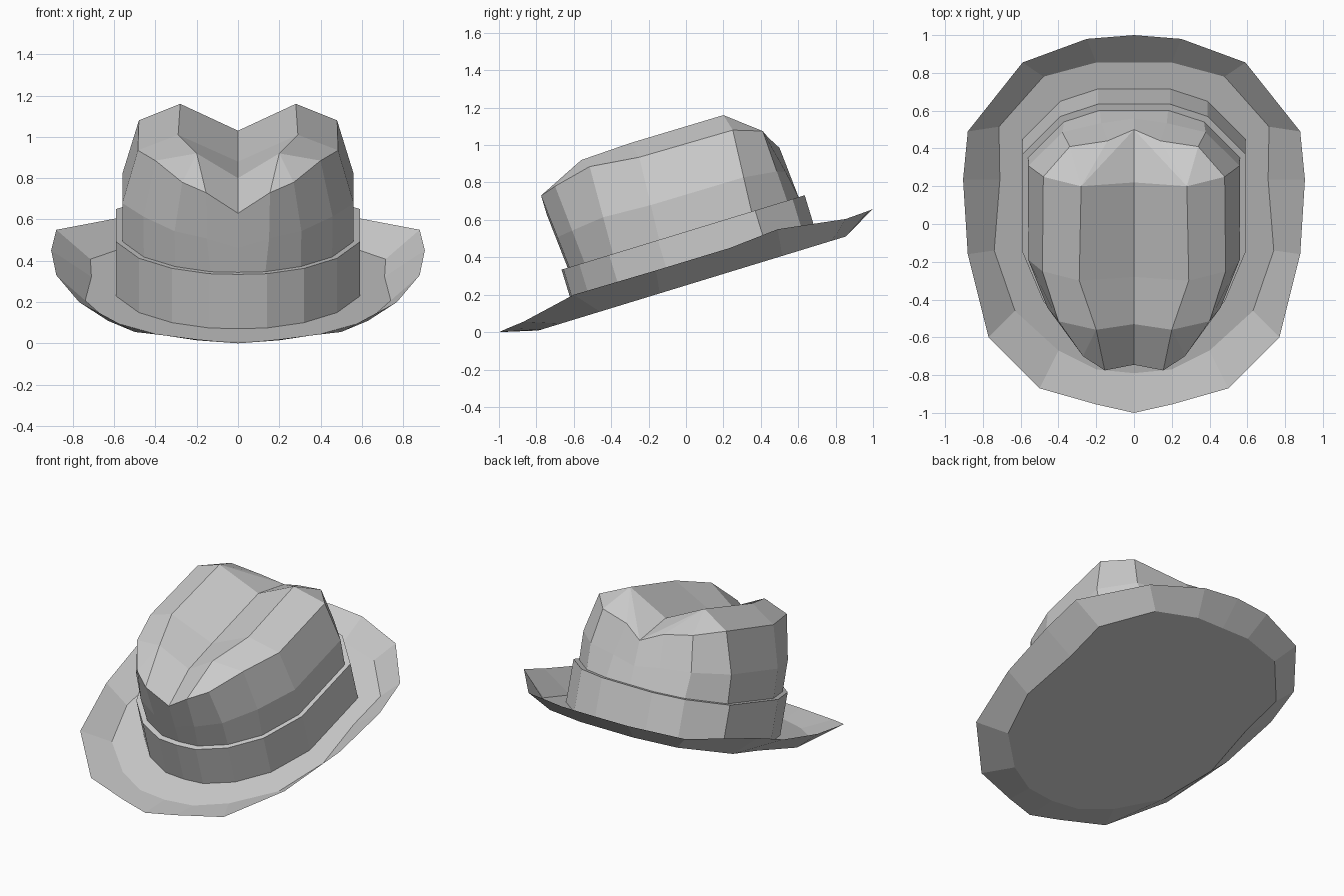
import bpy, bmesh, math
from mathutils import Vector

default = bpy.data.objects.get("Cube")
if default:
    bpy.data.objects.remove(default, do_unlink=True)

# One felt colour for the whole hat
felt = bpy.data.materials.new("grey_felt")
felt.use_nodes = True
felt.diffuse_color = (0.6, 0.6, 0.6, 1)
felt.node_tree.nodes["Principled BSDF"].inputs["Base Color"].default_value = felt.diffuse_color

# The hat leans forward: its base plane rises towards the back
TILT = math.radians(17)
BASE = 0.25
AXIS = Vector((0, -math.sin(TILT), math.cos(TILT)))


def on_base(x, y, lift=0.0):
    """Point on the sloping base plane, raised along the hat's own axis."""
    return Vector((x, y, BASE + y * math.tan(TILT))) + AXIS * lift


def strip(lower, upper):
    """Faces joining two half rings that run from back to front."""
    return [[lower[i], lower[i + 1], upper[i + 1], upper[i]]
            for i in range(len(lower) - 1)]


def build_half(name, faces):
    """Build the left half from corner points and mirror it across x."""
    bm = bmesh.new()
    for corners in faces:
        bm.faces.new([bm.verts.new(p) for p in corners])
    bmesh.ops.remove_doubles(bm, verts=bm.verts, dist=0.0005)
    bmesh.ops.recalc_face_normals(bm, faces=bm.faces)
    mesh = bpy.data.meshes.new(name)
    bm.to_mesh(mesh)
    bm.free()
    mesh.materials.append(felt)
    obj = bpy.data.objects.new(name, mesh)
    bpy.context.collection.objects.link(obj)
    mirror = obj.modifiers.new("Mirror", 'MIRROR')
    mirror.use_clip = True
    mirror.merge_threshold = 0.001
    return obj


# Brim: flat floor with an upturned rim, back to front
brim_edge = [Vector(p) for p in (
    (0, 1, .66), (.25, .98, .65), (.59, .855, .605), (.88, .49, .55),
    (.905, .235, .45), (.88, -.16, .33), (.77, -.6, .2),
    (.5, -.87, .055), (.2, -.955, .02), (0, -1, 0))]
brim_floor = [on_base(x, y) for x, y in (
    (0, .855), (.2, .855), (.48, .78), (.715, .515), (.71, .235),
    (.74, -.14), (.63, -.46), (.4, -.67), (.2, -.77), (0, -.79))]
build_half("brim", strip(brim_floor, brim_edge) + [brim_floor])

# Ribbon band around the foot of the crown
outline = [(0, .715), (.19, .715), (.39, .65), (.59, .45), (.59, -.07),
           (.48, -.33), (.32, -.49), (.14, -.575), (0, -.585)]
HEIGHT = 0.275


def band_ring(lift, scale=1.0):
    middle = 0.065
    return [on_base(x * scale, middle + (y - middle) * scale, lift)
            for x, y in outline]


band_foot = band_ring(0)
band_top = band_ring(HEIGHT)
crown_foot = band_ring(HEIGHT, 0.95)
build_half("hat_band", strip(band_foot, band_top) + strip(band_top, crown_foot))

# Crown wall: from the band up to the creased rim, slightly bulged halfway
rim = [Vector(p) for p in (
    (0, .5, .985), (.14, .44, 1.04), (.34, .41, 1.075), (.48, .25, 1.08),
    (.485, -.25, .935), (.4, -.515, .885), (.27, -.7, .78),
    (.155, -.775, .73), (0, -.745, .63))]
waist = [low.lerp(high, 0.42) for low, high in zip(crown_foot, rim)]
for point in waist:
    point.x *= 1.06

# Crown top: two ridges with a crease running between them
ridge = [Vector(p) for p in ((.28, .2, 1.16), (.29, -.3, 1.01), (.2, -.56, .92))]
crease = [Vector(p) for p in ((0, .22, 1.03), (0, -.28, .88), (0, -.53, .8))]
peak, shoulder, pinch = ridge
top = strip(crease, ridge)
top += [[rim[i], rim[i + 1], peak] for i in range(3)]
top += [[rim[i], rim[i + 1], pinch] for i in (5, 6)]
top += [[rim[0], peak, crease[0]],
        [rim[3], rim[4], shoulder, peak],
        [rim[4], rim[5], pinch, shoulder],
        [crease[2], pinch, rim[7], rim[8]]]
build_half("crown", strip(crown_foot, waist) + strip(waist, rim) + top)
